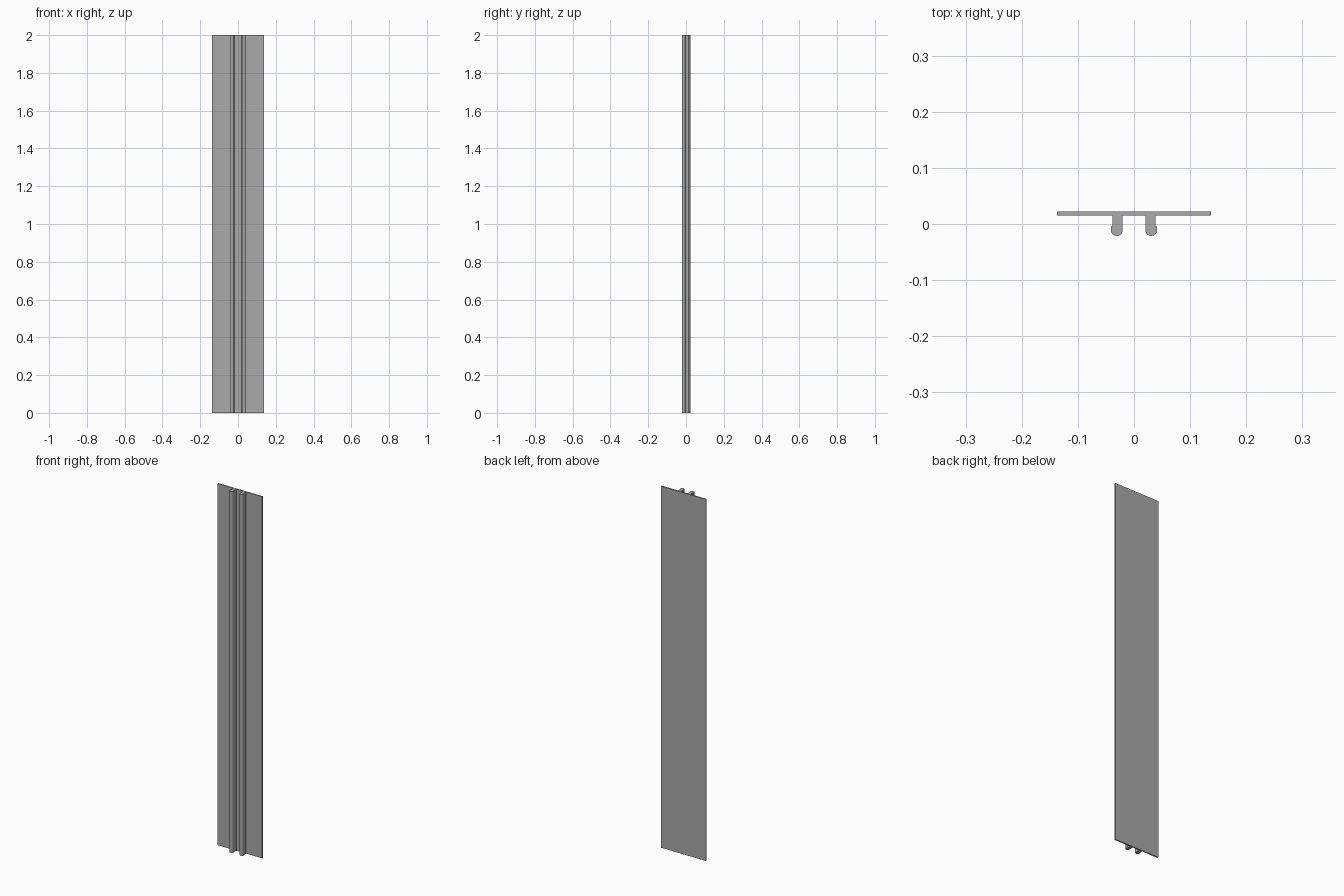
import bpy, bmesh, math

cube = bpy.data.objects.get("Cube")
if cube:
    bpy.data.objects.remove(cube, do_unlink=True)

HEIGHT = 2.0
PLATE_HALF, PLATE_BACK, PLATE_FRONT = 0.137, 0.0225, 0.0155

grey = bpy.data.materials.new("plain grey")
grey.use_nodes = True
colour = (0.4, 0.4, 0.4, 1)
grey.diffuse_color = colour
grey.node_tree.nodes["Principled BSDF"].inputs["Base Color"].default_value = colour


def extrude_profile(name, points):
    """Extrude a closed outline in x, y up to the full height."""
    bm = bmesh.new()
    face = bm.faces.new([bm.verts.new((x, y, 0)) for x, y in points])
    grown = bmesh.ops.extrude_face_region(bm, geom=[face])["geom"]
    verts = [g for g in grown if isinstance(g, bmesh.types.BMVert)]
    bmesh.ops.translate(bm, verts=verts, vec=(0, 0, HEIGHT))
    bmesh.ops.recalc_face_normals(bm, faces=bm.faces)
    mesh = bpy.data.meshes.new(name)
    bm.to_mesh(mesh)
    bm.free()
    mesh.materials.append(grey)
    obj = bpy.data.objects.new(name, mesh)
    bpy.context.collection.objects.link(obj)
    return obj


def smooth(obj):
    bpy.ops.object.select_all(action="DESELECT")
    obj.select_set(True)
    bpy.context.view_layer.objects.active = obj
    bpy.ops.object.shade_smooth_by_angle(angle=math.radians(35))


# One side of the cross-section: flat plate, stem and rounded lip, mirrored in x
inner, outer, lip = 0.0203, 0.0385, 0.041
lip_top, centre_y, tip = -0.003, -0.0115, -0.0213
mid, radius = (inner + lip) / 2, (lip - inner) / 2
half = [(PLATE_HALF, PLATE_BACK), (PLATE_HALF, PLATE_FRONT),
        (outer + 0.001, PLATE_FRONT), (outer, PLATE_FRONT - 0.001),
        (outer, lip_top), (lip, lip_top - 0.002)]
for i in range(13):
    a = math.pi * i / 12
    half.append((mid + radius * math.cos(a),
                 centre_y + (tip - centre_y) * math.sin(a)))
half += [(inner, PLATE_FRONT - 0.001), (inner - 0.001, PLATE_FRONT)]

outline = half + [(-x, y) for x, y in reversed(half)]
smooth(extrude_profile("cover_strip", outline))
